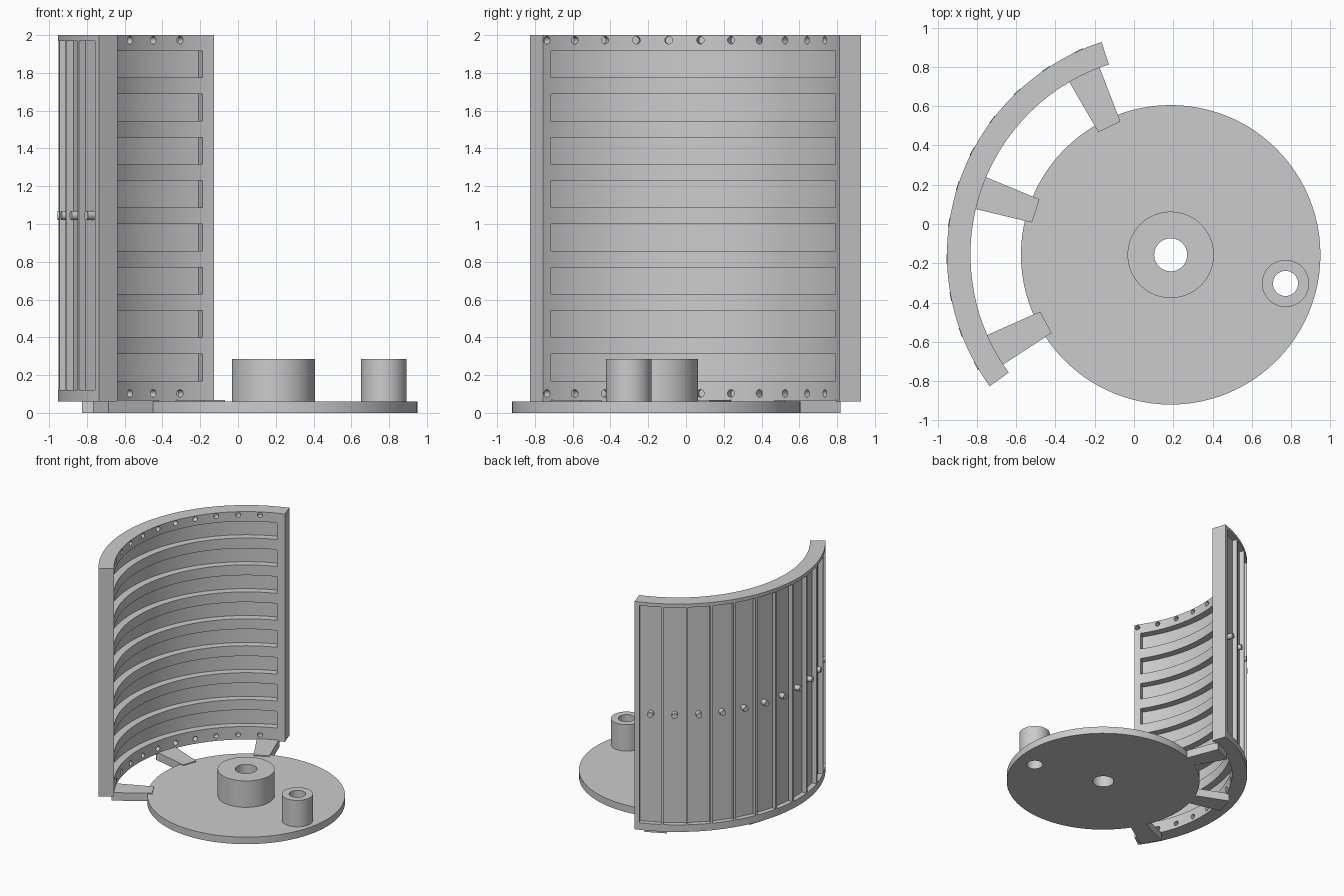
import bpy, bmesh
from math import radians, cos, sin
from mathutils import Matrix, Vector

cube = bpy.data.objects.get("Cube")
if cube:
    bpy.data.objects.remove(cube, do_unlink=True)

CX, CY = 0.187, -0.157            # shared axis of disc and curved wall
CENTRE = Matrix.Translation((CX, CY, 0))
R_IN, R_OUT = 1.02, 1.14          # wall radii
MID, STEP = 162, 9.56             # wall mid angle, spacing of the panels

grey = bpy.data.materials.new("plain_grey")
grey.use_nodes = True
grey.diffuse_color = (0.6, 0.6, 0.6, 1)
grey.node_tree.nodes["Principled BSDF"].inputs["Base Color"].default_value = grey.diffuse_color


def prism(bm, outline, z0, z1):
    """Closed outline (counter-clockwise) extruded from z0 to z1."""
    low = [bm.verts.new((x, y, z0)) for x, y in outline]
    high = [bm.verts.new((x, y, z1)) for x, y in outline]
    n = len(outline)
    bm.faces.new(low[::-1])
    bm.faces.new(high)
    for i in range(n):
        j = (i + 1) % n
        bm.faces.new((low[i], low[j], high[j], high[i]))


def polar(r, deg):
    return CX + r * cos(radians(deg)), CY + r * sin(radians(deg))


def arc_block(bm, r0, r1, a0, a1, z0, z1, n=108):
    """Curved bar around the shared axis."""
    angles = [a0 + (a1 - a0) * i / n for i in range(n + 1)]
    prism(bm, [polar(r1, a) for a in angles] + [polar(r0, a) for a in angles[::-1]], z0, z1)


def upright(bm, x, y, r, z0, z1, n=96):
    bmesh.ops.create_cone(bm, cap_ends=True, segments=n, radius1=r, radius2=r, depth=z1 - z0,
                          matrix=Matrix.Translation((x, y, (z0 + z1) / 2)))


def radial_rod(bm, deg, r0, r1, z, radius):
    """Small cylinder pointing outwards from the shared axis."""
    m = (CENTRE @ Matrix.Rotation(radians(deg), 4, 'Z')
         @ Matrix.Translation(((r0 + r1) / 2, 0, z)) @ Matrix.Rotation(radians(90), 4, 'Y'))
    bmesh.ops.create_cone(bm, cap_ends=True, segments=20, radius1=radius, radius2=radius,
                          depth=r1 - r0, matrix=m)


def finish(name, bm):
    bmesh.ops.recalc_face_normals(bm, faces=bm.faces)
    mesh = bpy.data.meshes.new(name)
    bm.to_mesh(mesh)
    bm.free()
    mesh.materials.append(grey)
    ob = bpy.data.objects.new(name, mesh)
    bpy.context.collection.objects.link(ob)
    return ob


def activate(ob):
    bpy.ops.object.select_all(action='DESELECT')
    ob.select_set(True)
    bpy.context.view_layer.objects.active = ob


def smooth(ob):
    activate(ob)
    bpy.ops.object.shade_smooth_by_angle(angle=radians(25))


def carve(ob, bm):
    """Subtract the cutter mesh and discard it."""
    cutter = finish("cutter", bm)
    cutter.hide_render = True
    mod = ob.modifiers.new("carve", 'BOOLEAN')
    mod.operation, mod.solver, mod.object = 'DIFFERENCE', 'EXACT', cutter
    activate(ob)
    bpy.ops.object.modifier_apply(modifier=mod.name)
    bpy.data.objects.remove(cutter, do_unlink=True)


# Curved wall
bm = bmesh.new()
arc_block(bm, R_IN, R_OUT, MID - 54, MID + 54, 0.06, 2.0)
wall = finish("curved_wall", bm)

# Eight horizontal grooves on the inner side
bm = bmesh.new()
for i in range(8):
    z = 0.17 + 0.2293 * i
    arc_block(bm, R_IN - 0.1, 1.08, 111.5, 213.2, z, z + 0.142, 72)
carve(wall, bm)

# Flat panel pockets on the outer side
panel_angles = [MID + STEP * (i - 5) for i in range(11)]
bm = bmesh.new()
for a in panel_angles:
    bmesh.ops.create_cube(bm, size=1, matrix=CENTRE @ Matrix.Rotation(radians(a), 4, 'Z')
                          @ Matrix.Translation((1.197, 0, 1.045))
                          @ Matrix.Diagonal(Vector((0.2, 0.172, 1.85, 1))))
carve(wall, bm)

# Rows of small holes along the top and bottom of the inner side
bm = bmesh.new()
for a in panel_angles:
    for z in (0.103, 1.973):
        radial_rod(bm, a + STEP / 2, R_IN - 0.05, R_IN + 0.05, z, 0.02)
carve(wall, bm)
smooth(wall)

# One round pin in each panel
bm = bmesh.new()
for a in panel_angles:
    radial_rod(bm, a, 1.09, 1.143, 1.045, 0.023)
smooth(finish("panel_pins", bm))

# Base disc, central hub and offset handle, each drilled through
HUB, HANDLE = (CX, CY), (0.772, -0.303)


def drilled(name, x, y, r, z0, z1):
    bm = bmesh.new()
    upright(bm, x, y, r, z0, z1)
    ob = finish(name, bm)
    bm = bmesh.new()
    upright(bm, *HUB, 0.084, -0.1, 0.5, 64)
    upright(bm, *HANDLE, 0.064, -0.1, 0.5, 64)
    carve(ob, bm)
    smooth(ob)


drilled("base_disc", CX, CY, 0.763, 0, 0.06)
drilled("centre_hub", *HUB, 0.22, 0.06, 0.285)
drilled("handle_post", *HANDLE, 0.12, 0.06, 0.285)

# Three tapered arms joining disc and wall
for name, a in (("back_arm", -46.4), ("middle_arm", 0), ("front_arm", 46.4)):
    bm = bmesh.new()
    prism(bm, [(0.723, -0.062), (1.038, -0.087), (1.038, 0.087), (0.723, 0.062)], 0, 0.068)
    bm.transform(CENTRE @ Matrix.Rotation(radians(MID + a), 4, 'Z'))
    finish(name, bm)
